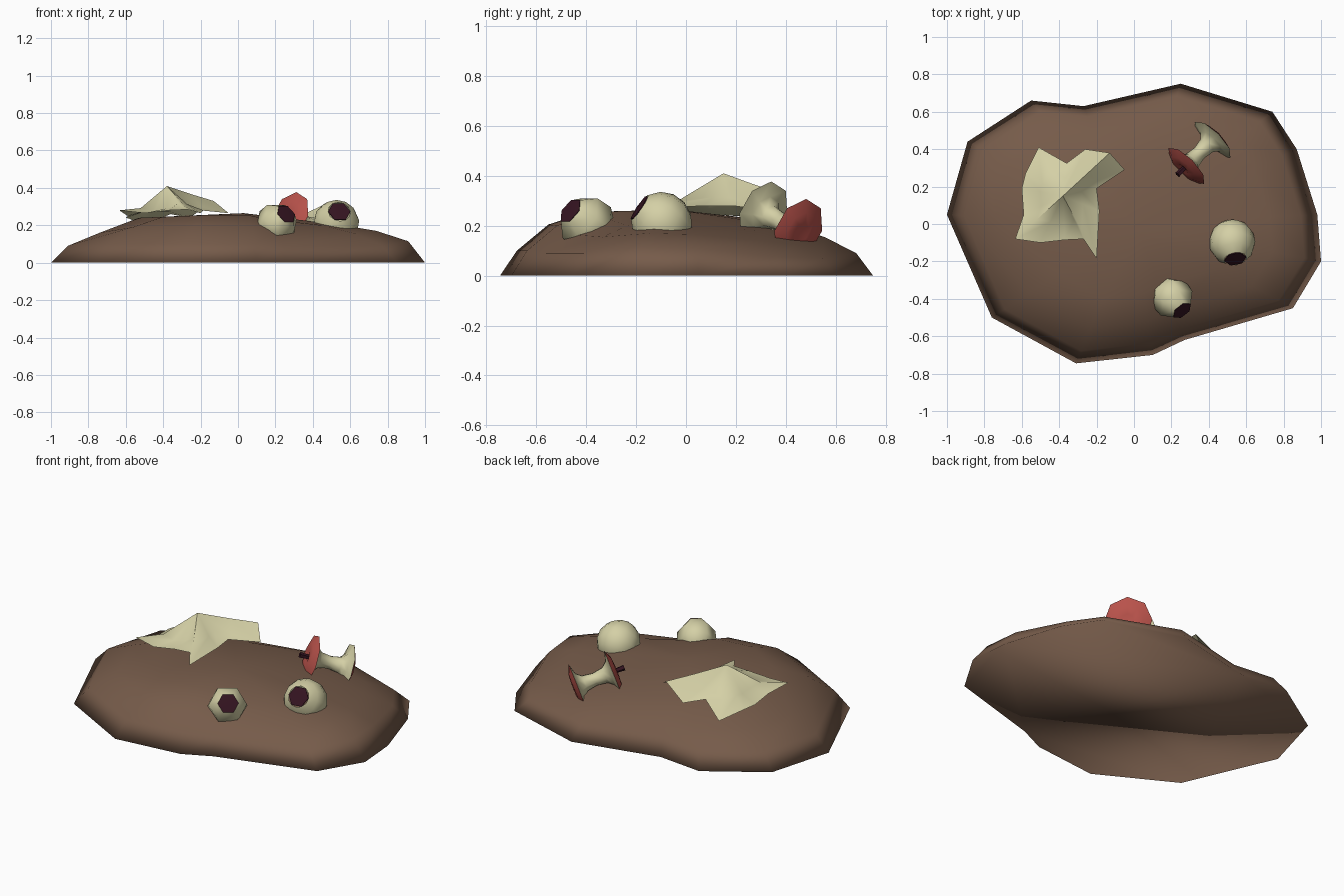
import bpy, bmesh
from math import sin, cos, pi, asin, radians
from mathutils import Vector

if "Cube" in bpy.data.objects:
    bpy.data.objects.remove(bpy.data.objects["Cube"])


def material(name, rgb):
    m = bpy.data.materials.new(name)
    m.diffuse_color = (*rgb, 1)
    m.use_nodes = True
    m.node_tree.nodes["Principled BSDF"].inputs["Base Color"].default_value = m.diffuse_color
    return m


SOIL = material("soil", (0.18, 0.105, 0.068))
PALE = material("pale", (0.66, 0.63, 0.38))
RED = material("red", (0.48, 0.085, 0.07))
DARK = material("dark", (0.035, 0.007, 0.015))


def finish(name, bm, mat, angle=50, fix_normals=True):
    if fix_normals:
        bmesh.ops.recalc_face_normals(bm, faces=bm.faces)
    me = bpy.data.meshes.new(name)
    bm.to_mesh(me)
    bm.free()
    me.materials.append(mat)
    ob = bpy.data.objects.new(name, me)
    bpy.context.collection.objects.link(ob)
    bpy.ops.object.select_all(action='DESELECT')
    ob.select_set(True)
    bpy.context.view_layer.objects.active = ob
    bpy.ops.object.shade_smooth_by_angle(angle=radians(angle))
    return ob


def bridge(bm, a, b):
    """Join two rings; a ring of one vertex is a pole."""
    n = max(len(a), len(b))
    for i in range(n):
        j = (i + 1) % n
        quad = [a[i % len(a)], a[j % len(a)], b[j % len(b)], b[i % len(b)]]
        bm.faces.new(list(dict.fromkeys(quad)))


def lathe(name, profile, origin, axis, sides, mat, angle=50):
    """Revolve (radius, distance) points about an axis."""
    bm = bmesh.new()
    rot = Vector(axis).to_track_quat('Z', 'Y')
    rings = []
    for r, t in profile:
        k = sides if r > 0 else 1
        rings.append([bm.verts.new(Vector(origin) + rot @ Vector(
            (r * cos(2 * pi * i / sides), r * sin(2 * pi * i / sides), t)))
            for i in range(k)])
    for a, b in zip(rings, rings[1:]):
        bridge(bm, a, b)
    return finish(name, bm, mat, angle)


# Soil mound: irregular outline drawn in over several uneven rings
outline = [(-1, .05), (-.76, -.5), (-.31, -.745), (.1, -.7), (.27, -.62),
           (.85, -.45), (1, -.2), (.98, .05), (.87, .4), (.74, .6),
           (.25, .75), (-.27, .63), (-.55, .66), (-.89, .44)]
heights = [
    (.91, [.09, .10, .10, .10, .09, .09, .115, .11, .075, .07, .09, .09, .09, .09]),
    (.74, [.16, .19, .205, .20, .165, .155, .17, .165, .14, .125, .155, .16, .155, .16]),
    (.53, [.24, .245, .255, .255, .235, .20, .205, .195, .185, .18, .20, .22, .22, .23])]
bm = bmesh.new()
rings = [[bm.verts.new((x, y, 0)) for x, y in outline]]
for s, zs in heights:
    rings.append([bm.verts.new((x * s, y * s, z)) for (x, y), z in zip(outline, zs)])
rings.append([bm.verts.new((.03, -.05, .265))])
for a, b in zip(rings, rings[1:]):
    bridge(bm, a, b)
bm.faces.new(rings[0])
finish("soil_mound", bm, SOIL, 180)

# Crumpled paper: low sheet tented up to a narrow peak
edge = [(-.51, .41, .20), (-.58, .27, .235), (-.60, .19, .24), (-.59, .05, .25),
        (-.635, -.08, .28), (-.50, -.10, .265), (-.37, -.085, .28),
        (-.27, -.08, .285), (-.20, -.185, .265), (-.185, .07, .28),
        (-.20, .19, .28), (-.05, .29, .265), (-.13, .38, .33),
        (-.26, .40, .24), (-.36, .325, .26)]
peak = Vector((-.38, .15, .41))
bm = bmesh.new()
outer = [bm.verts.new(p) for p in edge]
inner = []
for x, y, z in edge:
    p = peak.lerp(Vector((x, y, z)), .55)
    p.z = max(.275, z + .012) + (.022 if x > -.3 else 0)
    inner.append(bm.verts.new(p))
bridge(bm, outer, inner)
bridge(bm, inner, [bm.verts.new(peak)])
bmesh.ops.recalc_face_normals(bm, faces=bm.faces)
if sum(f.normal.z for f in bm.faces) < 0:
    bmesh.ops.reverse_faces(bm, faces=bm.faces)
finish("crumpled_paper", bm, PALE, 70, False)


# Round pods with a dark hexagonal spot
def pod(name, centre, axis, radius, spot, sides, steps):
    a0 = asin(spot / radius)
    prof = [(radius * sin(a), radius * cos(a))
            for a in [a0 + (pi - a0) * i / steps for i in range(steps)]]
    lathe(name, prof + [(0, -radius)], centre, axis, sides, PALE, 60)
    d = radius * cos(a0)
    lathe(name + "_spot", [(spot, d - .004), (spot, d + .002), (0, d + .006)],
          centre, axis, 6, DARK, 30)


pod("large_pod", (.525, -.098, .212), (.02, -.11, .075), .124, .06, 12, 6)
pod("small_pod", (.205, -.395, .208), (.05, -.065, .05), .115, .058, 6, 4)

# Apple core: pale flared body, red skin caps, dark stem
top = Vector((.28, .31, .25))
end = Vector((.42, .45, .18))
axis = end - top
L = axis.length
R = .135
flare = [(R, 0), (.075, .015), (.048, .045), (.038, L / 2)]
body = flare + [(r, L - t) for r, t in reversed(flare[:-1])]
lathe("core_flesh", body, top, axis, 8, PALE, 60)
cap = [(R, 0), (.085, -.022), (.035, -.026), (0, -.012)]
lathe("core_top_skin", cap, top, axis, 8, RED, 40)
lathe("core_bottom_skin", cap, end, -axis, 8, RED, 40)
lathe("core_stem", [(0, -.01), (.013, -.01), (.017, -.07), (0, -.07)],
      top, axis, 5, DARK, 30)
